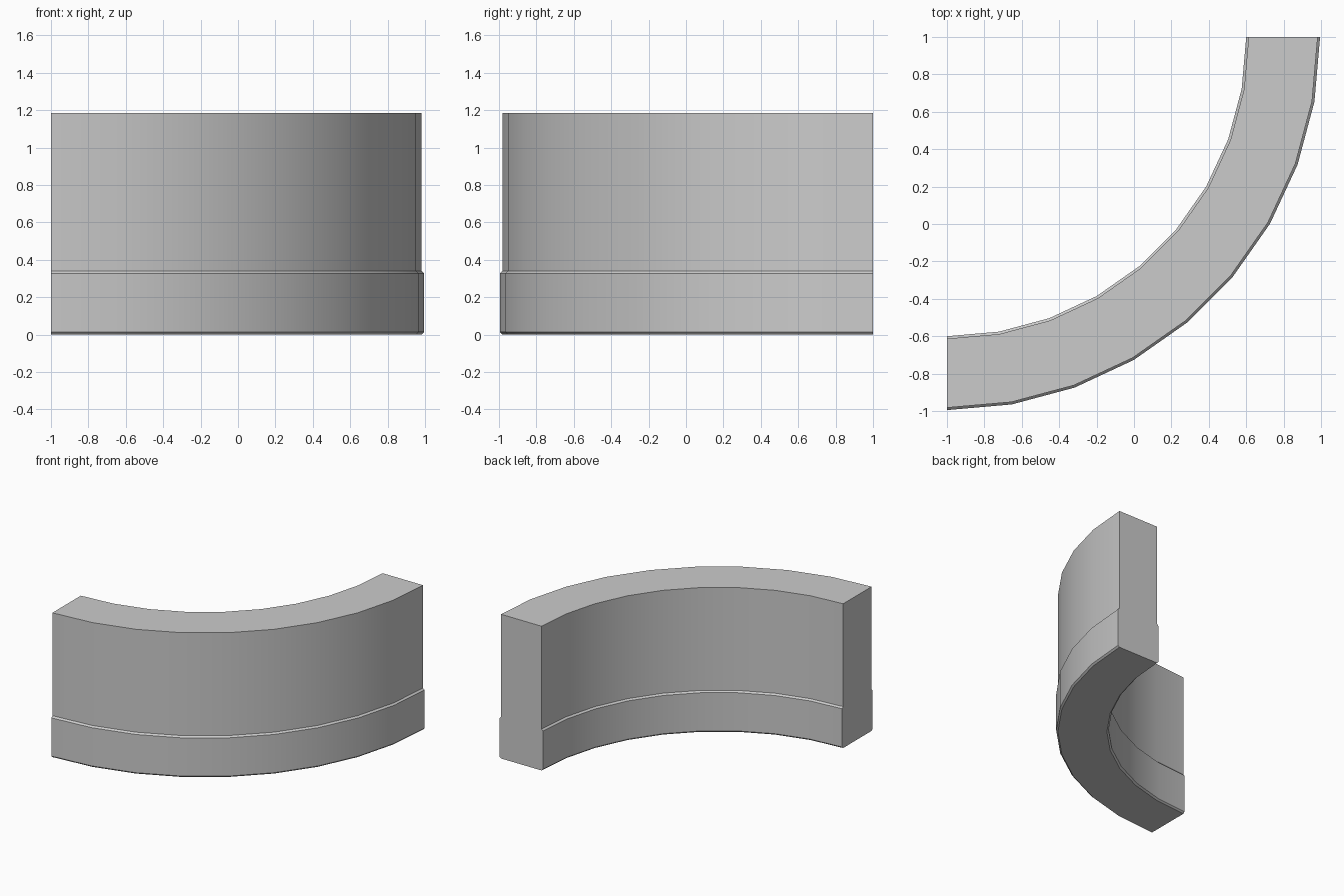
import bpy, bmesh, math
from mathutils import Vector

if "Cube" in bpy.data.objects:
    bpy.data.objects.remove(bpy.data.objects["Cube"])

# Quarter-ring wall: arc centre at the back-left corner, 9 steps of 10 degrees
CX, CY = -1.0, 1.0
OUTER, INNER = 1.995, 1.6
STEP = 0.013            # chamfer and ledge size
BASE_H, HEIGHT = 0.327, 1.185

# Half of the cross-section as (inset, z); mirrored for the inner side
side = [(STEP, 0), (0, STEP), (0, BASE_H), (STEP, BASE_H + STEP), (STEP, HEIGHT)]
profile = [(OUTER - d, z) for d, z in side] + [(INNER + d, z) for d, z in reversed(side)]

# Sweep the cross-section from the left end to the back end
bm = bmesh.new()
verts = [bm.verts.new((CX, CY - r, z)) for r, z in profile]
start = bm.faces.new(verts)
bmesh.ops.spin(bm, geom=[start], cent=Vector((CX, CY, 0)), axis=(0, 0, 1),
               angle=math.radians(90), steps=9, use_duplicate=False)

# Make sure both end caps exist
bmesh.ops.remove_doubles(bm, verts=bm.verts[:], dist=1e-5)
open_edges = [e for e in bm.edges if e.is_boundary]
if open_edges:
    bmesh.ops.holes_fill(bm, edges=open_edges, sides=0)
bmesh.ops.recalc_face_normals(bm, faces=bm.faces[:])

mesh = bpy.data.meshes.new("curved_wall")
bm.to_mesh(mesh)
bm.free()
wall = bpy.data.objects.new("curved_wall", mesh)
bpy.context.collection.objects.link(wall)

# Smooth around the curve, sharp at ledges and ends
bpy.context.view_layer.objects.active = wall
wall.select_set(True)
bpy.ops.object.shade_smooth_by_angle(angle=math.radians(30))
